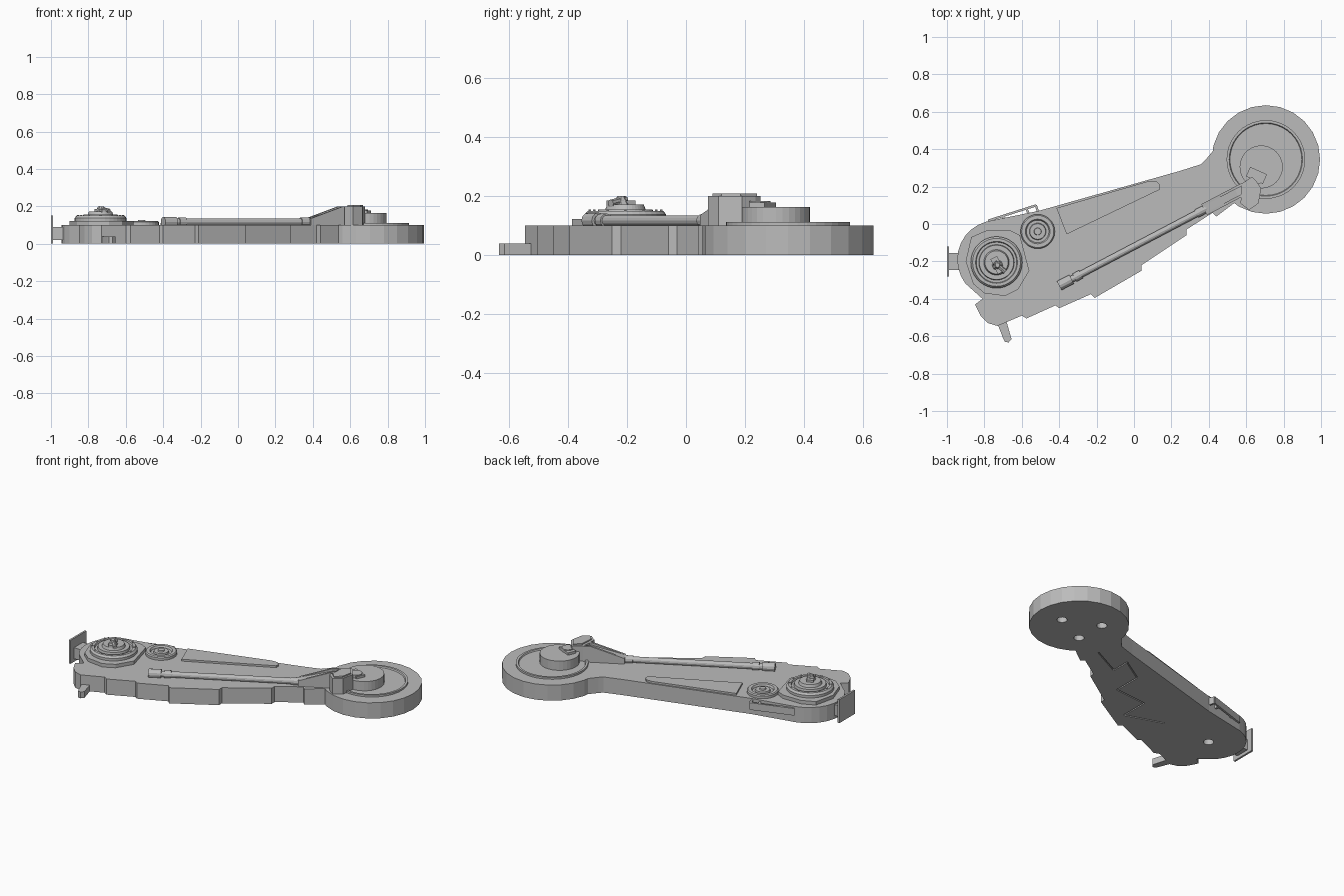
import bpy
import bmesh
from math import sin, cos, pi, atan2
from mathutils import Vector, Matrix

cube = bpy.data.objects.get("Cube")
if cube:
    bpy.data.objects.remove(cube)

grey = bpy.data.materials.new("plain grey")
grey.use_nodes = True
grey.diffuse_color = (0.5, 0.5, 0.5, 1)
grey.node_tree.nodes["Principled BSDF"].inputs["Base Color"].default_value = (0.5, 0.5, 0.5, 1)


def finish(name, bm):
    bmesh.ops.recalc_face_normals(bm, faces=bm.faces)
    mesh = bpy.data.meshes.new(name)
    bm.to_mesh(mesh)
    bm.free()
    mesh.materials.append(grey)
    ob = bpy.data.objects.new(name, mesh)
    bpy.context.collection.objects.link(ob)
    return ob


def prism(name, points, z0, z1):
    """Upright solid from a flat outline."""
    bm = bmesh.new()
    face = bm.faces.new([bm.verts.new((x, y, z0)) for x, y in points])
    top = bmesh.ops.extrude_face_region(bm, geom=[face])["geom"]
    bmesh.ops.translate(bm, vec=(0, 0, z1 - z0),
                        verts=[v for v in top if isinstance(v, bmesh.types.BMVert)])
    return finish(name, bm)


def lathe(name, centre, profile, sides=32):
    """Stack of rings (radius, height), capped at both ends."""
    bm = bmesh.new()
    rings = [[bm.verts.new((centre[0] + r * cos(2 * pi * i / sides),
                            centre[1] + r * sin(2 * pi * i / sides), z))
              for i in range(sides)] for r, z in profile]
    for a, b in zip(rings, rings[1:]):
        for i in range(sides):
            j = (i + 1) % sides
            bm.faces.new((a[i], a[j], b[j], b[i]))
    bm.faces.new(rings[0])
    bm.faces.new(rings[-1])
    return finish(name, bm)


def rod(name, a, b, r, sides=12):
    a, b = Vector(a), Vector(b)
    bm = bmesh.new()
    turn = (b - a).to_track_quat('Z', 'Y').to_matrix().to_4x4()
    bmesh.ops.create_cone(bm, cap_ends=True, segments=sides, radius1=r, radius2=r,
                          depth=(b - a).length, matrix=Matrix.Translation((a + b) / 2) @ turn)
    return finish(name, bm)


def strip(name, a, b, width, z0, z1):
    """Straight bar between two plan points."""
    a, b = Vector(a), Vector(b)
    d = (b - a).normalized() * width / 2
    n = Vector((-d.y, d.x))
    return prism(name, [a + n, a - n, b - n, b + n], z0, z1)


def cut(target, cutter):
    mod = target.modifiers.new(cutter.name, 'BOOLEAN')
    mod.operation = 'DIFFERENCE'
    mod.solver = 'EXACT'
    mod.object = cutter
    cutter.hide_render = True
    cutter.hide_viewport = True
    cutter.display_type = 'WIRE'


# Main body: round left lobe, straight rear edge, stepped front edge
lobe = (-0.735, -0.19)
arc = [(lobe[0] + 0.21 * cos(t), lobe[1] + 0.21 * sin(t))
       for t in [pi * (0.58 + i * 0.07) for i in range(10)]]
outline = [(0.52, 0.42), (0.43, 0.40), (0.38, 0.34), (0.36, 0.32), (0.25, 0.285),
           (-0.51, 0.07)] + arc + [
    (-0.81, -0.40), (-0.85, -0.43), (-0.82, -0.49), (-0.78, -0.53), (-0.73, -0.545),
    (-0.60, -0.49), (-0.575, -0.505), (-0.42, -0.435), (-0.40, -0.45), (-0.23, -0.375),
    (-0.21, -0.395), (0.04, -0.25), (0.04, -0.22), (0.28, -0.06), (0.28, -0.03),
    (0.42, 0.06), (0.44, 0.04), (0.56, 0.13)]
body = prism("main_body", outline, 0, 0.10)

# Large round end with raised plate and hub
disc = (0.705, 0.345)
big = lathe("round_end", disc, [(0.29, 0), (0.29, 0.10)], 24)
lathe("round_end_plate", disc, [(0.21, 0.095), (0.21, 0.112), (0.196, 0.112), (0.192, 0.104)], 40)
lathe("hub", (0.68, 0.305), [(0.115, 0.10), (0.115, 0.163)], 32)
strip("hub_lever", (0.61, 0.28), (0.70, 0.24), 0.055, 0.16, 0.178)
lathe("hub_lever_knob", (0.66, 0.25), [(0.036, 0.16), (0.036, 0.183)], 16)

# Underside peg holes and shallow panel grooves
for i, (dx, dy) in enumerate([(0.12, -0.01), (-0.10, 0.086), (-0.09, -0.108)]):
    cut(big, lathe(f"peg_hole_{i}", (disc[0] + dx, disc[1] + dy),
                   [(0.03, -0.02), (0.03, 0.06)], 20))
cut(body, lathe("turret_peg_hole", (-0.735, -0.205), [(0.03, -0.02), (0.03, 0.06)], 20))
grooves = [(0.42, 0.18), (0.22, 0.08), (0.22, 0.20), (0.06, 0.10), (0.06, -0.08),
           (-0.16, -0.10), (-0.16, -0.28), (-0.40, -0.20)]
for i in range(0, len(grooves) - 1):
    cut(body, strip(f"panel_groove_{i}", grooves[i], grooves[i + 1], 0.008, -0.01, 0.008))

# Raised deck panel
prism("deck_panel", [(-0.415, 0.085), (0.08, 0.23), (0.12, 0.23), (0.14, 0.21),
                     (0.14, 0.185), (-0.36, -0.055)], 0.095, 0.112)

# Turret: faceted base, stepped ring, hatch and handle
prism("turret_base", [(-0.87, -0.07), (-0.79, -0.035), (-0.66, -0.035), (-0.61, -0.06),
                      (-0.56, -0.25), (-0.62, -0.35), (-0.69, -0.385), (-0.80, -0.37),
                      (-0.86, -0.32), (-0.90, -0.20)], 0.095, 0.122)
turret = (-0.735, -0.205)
lathe("turret_rings", turret, [(0.138, 0.12), (0.138, 0.138), (0.128, 0.15), (0.112, 0.15),
                               (0.108, 0.14), (0.095, 0.14), (0.092, 0.155),
                               (0.068, 0.155), (0.062, 0.172)], 36)
for i in range(12):
    t = 2 * pi * i / 12
    lathe(f"turret_bolt_{i}", (turret[0] + 0.121 * cos(t), turret[1] + 0.121 * sin(t)),
          [(0.005, 0.148), (0.005, 0.154)], 6)
strip("hatch_block", (-0.75, -0.18), (-0.71, -0.26), 0.04, 0.165, 0.185)
rod("hatch_handle", (-0.745, -0.205, 0.188), (-0.69, -0.255, 0.175), 0.013, 8)
lathe("hatch_tip", (-0.73, -0.22), [(0.03, 0.17), (0.012, 0.20)], 8)

# Small round port beside the turret
lathe("small_port", (-0.515, -0.04), [(0.092, 0.095), (0.092, 0.116), (0.086, 0.122), (0.066, 0.122),
                                      (0.06, 0.11), (0.045, 0.11), (0.042, 0.12),
                                      (0.02, 0.12), (0.018, 0.128)], 28)

# Long barrel along the front
start, end = Vector((-0.40, -0.33, 0.117)), Vector((0.62, 0.205, 0.117))


def along(t, z=0.117):
    p = start.lerp(end, t)
    return (p.x, p.y, z)


rod("barrel", along(0.02), along(0.98), 0.018)
rod("barrel_muzzle", along(0), along(0.065, 0.117), 0.027)
rod("barrel_collar", along(0.08), along(0.115), 0.024)
rod("barrel_sleeve", along(0.72), along(0.98), 0.023)

# Sloping cradle made of two tapered side rails and a web
axis = (end - start).normalized()
side = Vector((-axis.y, axis.x, 0))


def ramp(name, offset, half, top):
    bm = bmesh.new()
    rows = []
    for s in (-1, 1):
        shift = side * (offset + s * half)
        rows.append([bm.verts.new(Vector(along(t, z)) + shift) for t, z in
                     [(0.76, 0.10), (0.97, 0.10), (0.97, top), (0.93, top), (0.76, 0.135)]])
    bm.faces.new(rows[0])
    bm.faces.new(rows[1])
    for i in range(5):
        j = (i + 1) % 5
        bm.faces.new((rows[0][i], rows[0][j], rows[1][j], rows[1][i]))
    finish(name, bm)


for s, label in ((-1, "front"), (1, "rear")):
    ramp(f"cradle_rail_{label}", s * 0.026, 0.007, 0.2)
ramp("cradle_web", 0, 0.02, 0.185)

# Upright mount block at the barrel's root
prism("barrel_mount", [(0.575, 0.215), (0.63, 0.252), (0.65, 0.235), (0.68, 0.19),
                       (0.665, 0.11), (0.615, 0.075), (0.57, 0.11)], 0.095, 0.2)
prism("barrel_mount_cap", [(0.59, 0.205), (0.63, 0.24), (0.668, 0.185),
                           (0.655, 0.12), (0.615, 0.09), (0.585, 0.12)], 0.2, 0.208)

# Rear rail, left tow plate, and front foot
strip("side_rail", (-0.78, 0.018), (-0.522, 0.10), 0.012, 0.045, 0.09)
for i, (a, b) in enumerate([((-0.525, 0.10), (-0.51, 0.055)), ((-0.575, 0.083), (-0.56, 0.045)),
                            ((-0.70, 0.043), (-0.695, 0.005))]):
    strip(f"side_rail_bracket_{i}", a, b, 0.012, 0.045, 0.09)
strip("tow_arm", (-0.99, -0.2), (-0.90, -0.2), 0.09, 0.02, 0.09)
strip("tow_plate", (-0.994, -0.28), (-0.994, -0.12), 0.012, 0, 0.15)
prism("front_foot", [(-0.735, -0.52), (-0.70, -0.61), (-0.69, -0.63), (-0.67, -0.633),
                     (-0.655, -0.615), (-0.685, -0.51)], 0, 0.04)
